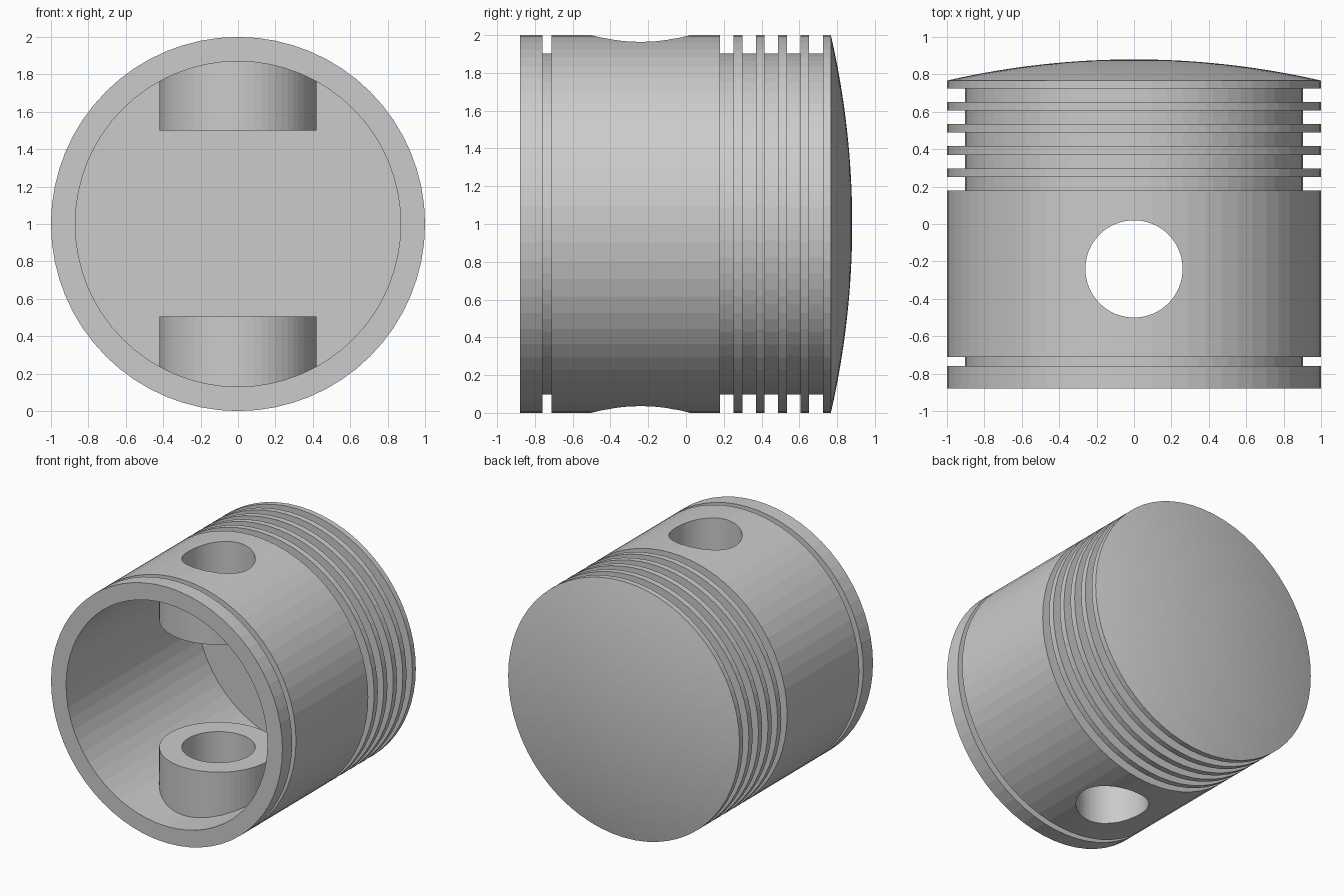
import bpy, bmesh, math
from mathutils import Matrix, Vector

if "Cube" in bpy.data.objects:
    bpy.data.objects.remove(bpy.data.objects["Cube"])

SEG = 64
PIN_Y = -0.24          # wrist pin position along the piston axis
OUTER, INNER, GROOVE = 1.0, 0.87, 0.903
FLOOR, EDGE, CROWN = 0.73, 0.767, 0.88


def make_object(name, bm):
    bmesh.ops.recalc_face_normals(bm, faces=bm.faces)
    mesh = bpy.data.meshes.new(name)
    bm.to_mesh(mesh)
    bm.free()
    obj = bpy.data.objects.new(name, mesh)
    bpy.context.collection.objects.link(obj)
    return obj


def lathe(name, profile):
    """Revolve (radius, y) points around the y axis at z = 1."""
    bm = bmesh.new()
    verts = [bm.verts.new((r, y, 1)) for r, y in profile]
    edges = [bm.edges.new(pair) for pair in zip(verts, verts[1:])]
    bmesh.ops.spin(bm, geom=verts + edges, cent=(0, 0, 1), axis=(0, 1, 0),
                   angle=math.tau, steps=SEG, use_duplicate=False)
    bmesh.ops.remove_doubles(bm, verts=bm.verts, dist=1e-4)
    return make_object(name, bm)


def pin_cylinder(name, radius, z0, z1):
    bm = bmesh.new()
    bmesh.ops.create_cone(bm, cap_ends=True, segments=SEG, radius1=radius,
                          radius2=radius, depth=z1 - z0,
                          matrix=Matrix.Translation(Vector((0, PIN_Y, (z0 + z1) / 2))))
    return make_object(name, bm)


def combine(target, tool, operation):
    mod = target.modifiers.new(operation.title(), 'BOOLEAN')
    mod.operation, mod.object, mod.solver = operation, tool, 'EXACT'
    bpy.context.view_layer.objects.active = target
    bpy.ops.object.modifier_apply(modifier=mod.name)
    bpy.data.objects.remove(tool)


# Hollow body: inner floor, inner wall, skirt rim
profile = [(0, FLOOR), (INNER, FLOOR), (INNER, -CROWN), (OUTER, -CROWN)]

# Oil groove near the rim and five ring grooves below the crown
grooves = [(-0.76, -0.712)] + [(0.18 + 0.118 * i, 0.252 + 0.118 * i) for i in range(5)]
for a, b in grooves:
    profile += [(OUTER, a), (GROOVE, a), (GROOVE, b), (OUTER, b)]

# Shallow domed crown
rise = CROWN - EDGE
dome_r = (1 + rise ** 2) / (2 * rise)
for i in range(16, -1, -1):
    r = i / 16
    profile.append((r, CROWN - dome_r + math.sqrt(dome_r ** 2 - r * r)))

piston = lathe("piston", profile)

# Wrist pin bosses on the upper and lower inner walls
for z0, z1 in ((1.5, 1.885), (0.115, 0.505)):
    combine(piston, pin_cylinder("pin_boss", 0.42, z0, z1), 'UNION')

# Wrist pin hole through both walls and bosses
combine(piston, pin_cylinder("pin_hole_cutter", 0.26, -0.5, 2.5), 'DIFFERENCE')
